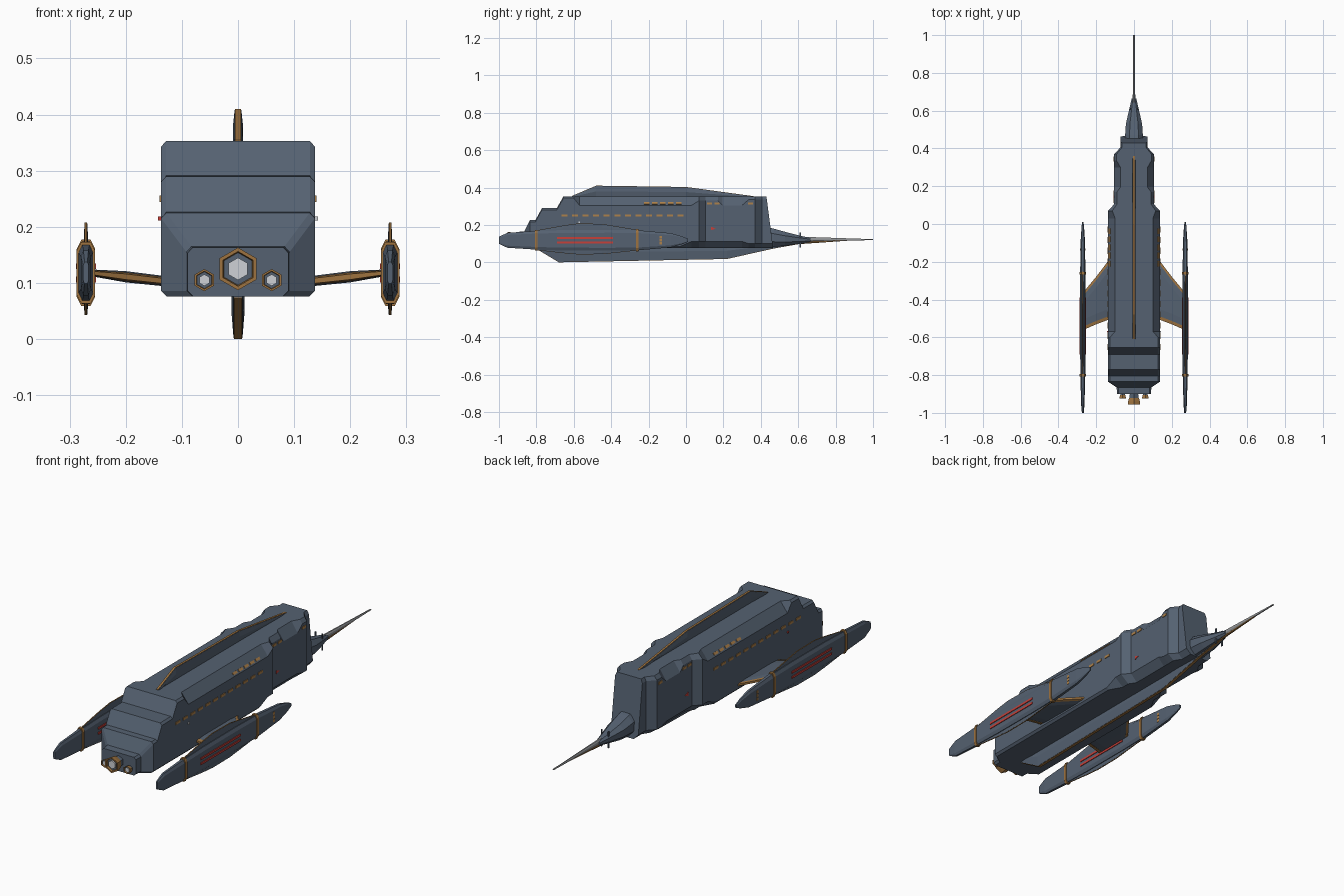
import bpy, bmesh, math
from mathutils import Matrix

if "Cube" in bpy.data.objects:
    bpy.data.objects.remove(bpy.data.objects["Cube"])


def material(name, rgb):
    m = bpy.data.materials.new(name)
    m.diffuse_color = (*rgb, 1)
    m.use_nodes = True
    m.node_tree.nodes["Principled BSDF"].inputs["Base Color"].default_value = m.diffuse_color
    return m


HULL = material("slate_blue", (0.09, 0.12, 0.165))
TRIM = material("bronze", (0.34, 0.17, 0.05))
WINDOW = material("amber", (0.42, 0.22, 0.07))
RED = material("red", (0.58, 0.05, 0.04))
LIGHT = material("pale_grey", (0.62, 0.64, 0.67))
SPIKE = material("mid_grey", (0.30, 0.31, 0.32))


def finish(name, bm, mat):
    bmesh.ops.recalc_face_normals(bm, faces=bm.faces)
    me = bpy.data.meshes.new(name)
    bm.to_mesh(me)
    bm.free()
    me.materials.append(mat)
    ob = bpy.data.objects.new(name, me)
    bpy.context.collection.objects.link(ob)
    return ob


def loft(name, rings, mat):
    """Skin a list of equal-length point rings and cap both ends."""
    bm = bmesh.new()
    vs = [[bm.verts.new(p) for p in r] for r in rings]
    n = len(vs[0])
    for a, b in zip(vs, vs[1:]):
        for i in range(n):
            j = (i + 1) % n
            bm.faces.new((a[i], a[j], b[j], b[i]))
    bm.faces.new(vs[0])
    bm.faces.new(vs[-1])
    return finish(name, bm, mat)


def mirrored(y, half, cx=0):
    """Closed ring from the right half (x, z) of a section."""
    return [(cx + x, y, z) for x, z in half + [(-x, z) for x, z in reversed(half)]]


def spindle(y, w, zb, zt, cx=0, chamfer=0.28):
    """Octagonal section with evenly chamfered corners."""
    c = (zt - zb) * chamfer
    return mirrored(y, [(w * .5, zb), (w, zb + c), (w, zt - c), (w * .5, zt)], cx)


def plates(name, items, mat):
    """Thin boxes: (centre, size, tilt about y)."""
    bm = bmesh.new()
    for loc, size, tilt in items:
        m = (Matrix.Translation(loc) @ Matrix.Rotation(tilt, 4, 'Y')
             @ Matrix.Diagonal((*size, 1)))
        bmesh.ops.create_cube(bm, size=1, matrix=m)
    return finish(name, bm, mat)


def fin(name, base, profile, widths, cx=0, trim=0.004):
    """Blade from a base height to a (y, edge z) profile, with a bronze edge strip."""
    wb, wm, we = widths
    rings, strip = [], []
    t = we * 0.85
    for y, ze in profile:
        rings.append(mirrored(y, [(wb, base), (wm, base + (ze - base) * .55), (we, ze)], cx))
        e = trim if ze > base else -trim
        strip.append(mirrored(y, [(t, ze - e), (t, ze + e * .5)], cx))
    loft(name, rings, HULL)
    loft(name + "_edge", strip, TRIM)


# Main hull: stepped stern, shouldered body, notched narrower bow
ZB, TOP = 0.076, 0.353


def stern(y, w, zt):
    return mirrored(y, [(w - .01, ZB), (w, ZB + .01), (w, zt - .01), (w - .009, zt)])


def body(y, w, wt, zs):
    wb, zl = (w - .01, ZB + .01) if y < 0 else (w * .68, 0.112 if y < .32 else 0.10)
    return mirrored(y, [(wb, ZB), (w, zl), (w, zs), (wt, TOP)])


W, N = 0.137, 0.105
rings = [stern(*s) for s in ((-.90, .09, .163), (-.865, .092, .165), (-.835, W, .225),
                             (-.805, W, .226), (-.77, W, .29), (-.69, W, .291),
                             (-.655, W, TOP), (-.60, W, TOP))]
rings += [body(*s) for s in ((-.57, W, .10, .305), (-.03, W, .10, .305), (.03, W, .10, .305),
                             (.07, W, .115, .33), (.105, N, .09, .33), (.17, N, .09, .33),
                             (.195, N, .072, .305), (.30, N, .072, .305),
                             (.335, N, .092, .335), (.37, N, .092, .335),
                             (.405, .072, .064, .335), (.43, .072, .064, .335))]
# raked bow face
rings[-1] = [(x, y + .13 * (TOP - z), z) for x, y, z in rings[-1]]
loft("hull", rings, HULL)

# Nose cone, spike and sensor pins
loft("nose", [spindle(*s) for s in ((.42, .047, .08, .19), (.47, .047, .083, .18),
                                    (.53, .043, .088, .163), (.60, .027, .098, .145),
                                    (.665, .012, .108, .13))], HULL)
loft("nose_spike", [spindle(.64, .007, .112, .136), spindle(1.0, .004, .119, .124)], SPIKE)
loft("spike_brace", [spindle(.60, .006, .097, .11), spindle(.87, .004, .116, .12)], TRIM)
plates("sensor_pins", [((s * 0.018, 0.61, 0.12), (0.004, 0.008, 0.08), 0)
                       for s in (-1, 1)], HULL)

# Dorsal and ventral fins
fin("dorsal_fin", 0.345, [(-.61, .353), (-.48, .408), (0, .401), (.36, .352)],
    (0.004, 0.009, 0.006))
fin("ventral_keel", 0.113, [(-.80, .074), (-.68, .002), (.22, .020), (.47, .076), (.64, .106)],
    (0.005, 0.012, 0.008))


# Engine nozzles
def hexring(x, z, y, r):
    return [(x + r * math.sin(i * math.pi / 3), y, z + r * math.cos(i * math.pi / 3))
            for i in range(6)]


NOZZLE = (("nozzle", ((-.02, .024), (.03, .027), (.055, .033)), HULL),
          ("nozzle_rim", ((.03, .030), (.05, .036), (.065, .038), (.065, .031), (.05, .028)), TRIM),
          ("nozzle_glow", ((.05, .02), (.061, .02)), LIGHT))
for label, x, z, k in (("centre", 0, 0.125, 1), ("left", -0.06, 0.105, 0.52),
                       ("right", 0.06, 0.105, 0.52)):
    for part, prof, mat in NOZZLE:
        loft(f"{label}_{part}", [hexring(x, z, -0.89 - d * k, r * k) for d, r in prof], mat)

# Everything mirrored left and right
SHOULDER = math.atan2(0.037, 0.048)
CZ = 0.118
for side, s in (("left", -1), ("right", 1)):
    # Window rows, marker light and emblem
    rows = [((s * W, -0.65 + i * 0.0565, 0.25), (0.006, 0.032, 0.012), 0) for i in range(12)]
    rows += [((s * 0.1295, -0.21 + i * 0.043, 0.315), (0.006, 0.03, 0.012), -s * SHOULDER)
             for i in range(5)]
    rows += [((s * N, y, 0.315), (0.006, 0.026, 0.012), 0) for y in (0.125, 0.165, 0.345)]
    plates(side + "_windows", rows, WINDOW)
    plates(side + "_marker_light", [((s * 0.139, -0.57, 0.215), (0.008, 0.008, 0.007), 0)],
           RED if s < 0 else LIGHT)
    loft(side + "_red_emblem", [[(s * x, 0.135, 0.172), (s * x, 0.158, 0.18), (s * x, 0.135, 0.19)]
                                for x in (0.102, 0.108)], RED)

    # Nacelle body and its two bronze bands
    cx = s * 0.271

    def pod(y, h, w):
        return spindle(y, w, CZ - h, CZ + h, cx, 0.14)

    loft(side + "_nacelle", [pod(*p) for p in (
        (-1.0, .019, .005), (-.955, .04, .009), (-.80, .050, .013), (-.65, .055, .014),
        (-.40, .056, .014), (-.25, .053, .014), (-.08, .038, .011), (-.02, .021, .007),
        (0.01, .008, .004))], HULL)
    for band, y, h in (("rear", -0.80, .055), ("front", -0.26, .059)):
        loft(f"{side}_nacelle_{band}_band", [pod(y - .007, h, .0165), pod(y + .007, h, .0165)], TRIM)

    # Nacelle blades, stripes and ports
    for name, d, peak in (("upper", 1, 0.088), ("lower", -1, 0.074)):
        arc = [(y, CZ + d * (0.051 + (peak - 0.051) * f))
               for y, f in ((-.80, 0), (-.66, .7), (-.58, 1), (-.45, .95), (-.25, .05))]
        fin(f"{side}_nacelle_{name}_blade", CZ + d * .045, arc,
            (0.004, 0.0035, 0.0025), cx, 0.003)
    plates(side + "_nacelle_red_stripes",
           [((cx + e * 0.0145, -0.54, z), (0.006, 0.30, 0.010), 0)
            for z in (0.106, 0.130) for e in (-1, 1)], RED)
    plates(side + "_nacelle_ports",
           [((cx + e * 0.011, -0.135, z), (0.006, 0.013, 0.013), 0)
            for z in (0.101, 0.118, 0.135) for e in (-1, 1)], WINDOW)

    # Swept wing joining hull and nacelle, with bronze edges
    stations = [(0.12, 0.102, -0.495, -0.18, 0.009), (0.20, 0.111, -0.525, -0.285, 0.010),
                (0.262, 0.118, -0.552, -0.36, 0.006)]
    wing = []
    for x, z, y0, y1, t in stations:
        upper = [(y0, t * .5), (y0 + .05, t), (y1 - .05, t), (y1, t * .5)]
        wing.append([(s * x, y, z + h) for y, h in upper]
                    + [(s * x, y, z - h) for y, h in reversed(upper)])
    loft(side + "_wing", wing, HULL)
    for name, k, d in (("trailing", 2, -1), ("leading", 3, 1)):
        loft(f"{side}_wing_{name}_edge",
             [[(s * p[0], p[k] + a * d, p[1] + b * p[4]) for a, b in
               ((-.012, -.78), (.006, -.5), (.006, .5), (-.012, .78))] for p in stations], TRIM)
